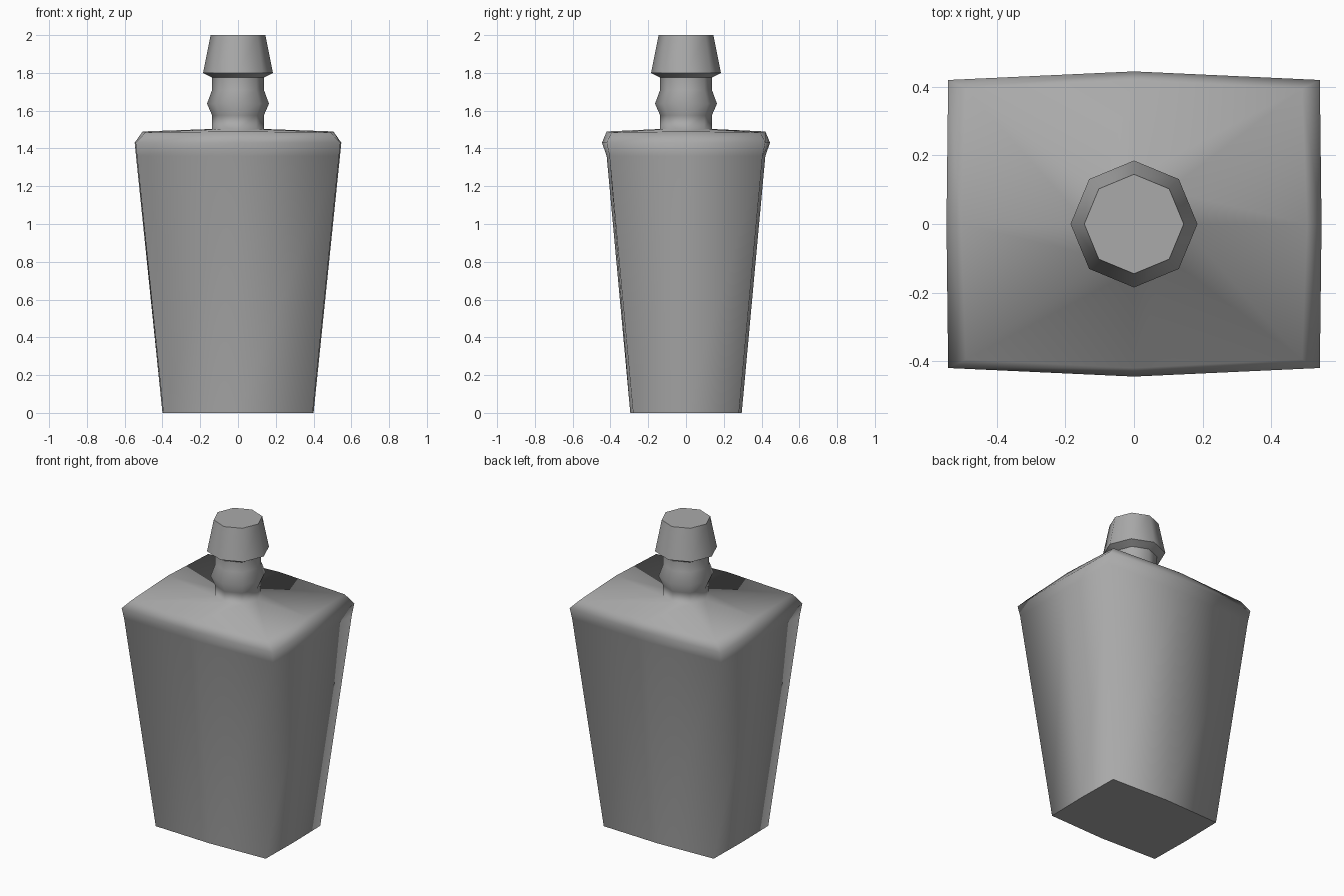
import bpy, bmesh, math

cube = bpy.data.objects.get("Cube")
if cube:
    bpy.data.objects.remove(cube, do_unlink=True)

grey = bpy.data.materials.new("plain grey")
grey.use_nodes = True
COLOUR = (0.4, 0.4, 0.4, 1)
grey.diffuse_color = COLOUR
grey.node_tree.nodes["Principled BSDF"].inputs["Base Color"].default_value = COLOUR


def box_ring(mid_x, mid_y, corner_x, corner_y, z, lift=0):
    """Eight points round a bowed rectangle, starting on +x."""
    pts = []
    for k in range(8):
        c = round(math.cos(k * math.pi / 4))
        s = round(math.sin(k * math.pi / 4))
        if k % 2:
            pts.append((c * corner_x, s * corner_y, z))
        else:
            pts.append((c * mid_x, s * mid_y, z + lift))
    return pts


def round_ring(r, z):
    return [(r * math.cos(k * math.pi / 4), r * math.sin(k * math.pi / 4), z)
            for k in range(8)]


def loft(name, rings):
    """Skin a stack of eight-point rings, capped flat at both ends."""
    bm = bmesh.new()
    loops = [[bm.verts.new(p) for p in ring] for ring in rings]
    for low, high in zip(loops, loops[1:]):
        for k in range(8):
            n = (k + 1) % 8
            bm.faces.new((low[k], low[n], high[n], high[k]))
    caps = [bm.faces.new(loops[0][::-1]), bm.faces.new(loops[-1])]
    for f in bm.faces:
        f.smooth = True
    for cap in caps:
        for e in cap.edges:
            e.smooth = False
    mesh = bpy.data.meshes.new(name)
    bm.to_mesh(mesh)
    bm.free()
    mesh.materials.append(grey)
    obj = bpy.data.objects.new(name, mesh)
    bpy.context.collection.objects.link(obj)
    return obj


# Tapered bottle with a rolled shoulder, crowned top and ringed neck
loft("bottle", [
    box_ring(0.40, 0.295, 0.395, 0.28, 0),
    box_ring(0.54, 0.42, 0.535, 0.405, 1.36),
    box_ring(0.547, 0.445, 0.542, 0.42, 1.43),
    box_ring(0.505, 0.42, 0.49, 0.395, 1.485, 0.005),
    round_ring(0.137, 1.503),
    round_ring(0.137, 1.575),
    round_ring(0.164, 1.637),
    round_ring(0.137, 1.71),
    round_ring(0.137, 1.785),
])

# Flared stopper
stopper = loft("stopper", [
    round_ring(0.137, 1.775),
    round_ring(0.185, 1.80),
    round_ring(0.145, 2.0),
])
bpy.context.view_layer.objects.active = stopper
stopper.select_set(True)
bpy.ops.object.shade_smooth_by_angle(angle=math.radians(50))
